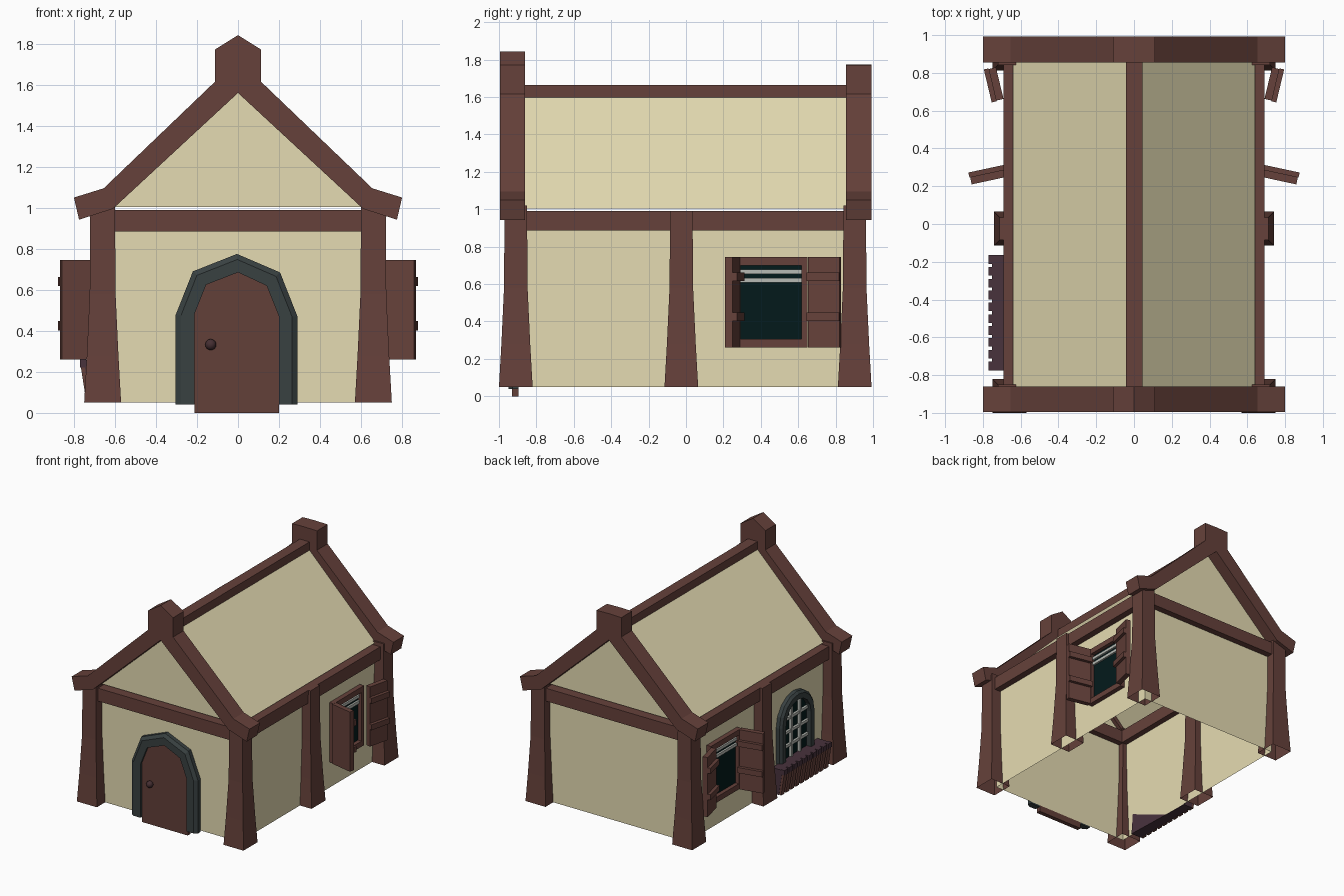
import bpy, bmesh, math
from mathutils import Matrix, Vector

if "Cube" in bpy.data.objects:
    bpy.data.objects.remove(bpy.data.objects["Cube"])


def material(name, r, g, b):
    m = bpy.data.materials.new(name)
    m.diffuse_color = (r, g, b, 1)
    m.use_nodes = True
    m.node_tree.nodes["Principled BSDF"].inputs["Base Color"].default_value = m.diffuse_color
    return m


PLASTER = material("plaster", 0.785, 0.71, 0.445)
TIMBER = material("timber", 0.132, 0.053, 0.043)
DOOR = material("door_wood", 0.122, 0.050, 0.040)
SLATE = material("slate", 0.040, 0.052, 0.053)
GLASS = material("dark_glass", 0.001, 0.010, 0.011)
PALE = material("pale_bars", 0.48, 0.50, 0.46)
PLUM = material("plum_planter", 0.065, 0.032, 0.046)
KNOB = material("knob_metal", 0.060, 0.028, 0.032)


def finish(name, bm, mat):
    bmesh.ops.recalc_face_normals(bm, faces=bm.faces)
    me = bpy.data.meshes.new(name)
    bm.to_mesh(me)
    bm.free()
    me.materials.append(mat)
    ob = bpy.data.objects.new(name, me)
    bpy.context.collection.objects.link(ob)
    return ob


def box(name, lo, hi, mat):
    return obox(name, [(a + b) / 2 for a, b in zip(lo, hi)], [abs(b - a) for a, b in zip(lo, hi)], mat)


def obox(name, centre, size, mat, rot=0.0, axis='Z'):
    bm = bmesh.new()
    m = Matrix.Translation(centre) @ Matrix.Rotation(rot, 4, axis) @ Matrix.Diagonal((*size, 1))
    bmesh.ops.create_cube(bm, size=1, matrix=m)
    return finish(name, bm, mat)


def loft(name, rings, mat, caps=(True, True)):
    """Skin a row of closed rings."""
    bm = bmesh.new()
    vs = [[bm.verts.new(p) for p in r] for r in rings]
    n = len(rings[0])
    for a, b in zip(vs, vs[1:]):
        for i in range(n):
            bm.faces.new((a[i], a[(i + 1) % n], b[(i + 1) % n], b[i]))
    for ring, cap in ((vs[0], caps[0]), (vs[-1], caps[1])):
        if cap:
            bm.faces.new(ring)
    return finish(name, bm, mat)


def sheet(name, pts, mat):
    bm = bmesh.new()
    bm.faces.new([bm.verts.new(p) for p in pts])
    return finish(name, bm, mat)


WX, WY = 0.638, 0.893  # wall planes


def front(u, d, z):
    return (u, -WY - d, z)


def left(u, d, z):
    return (-WX - d, u, z)


def arch_frame(name, outer, inner, depth, place, mat):
    """Frame with a chamfered outer edge, swept along an arch."""
    rings = []
    for (ox, oz), (ix, iz) in zip(outer, inner):
        mx, mz = ox + 0.3 * (ix - ox), oz + 0.3 * (iz - oz)
        rings.append([place(ox, 0.003, oz), place(ox, depth * 0.65, oz), place(mx, depth, mz),
                      place(ix, depth, iz), place(ix, 0.003, iz)])
    return loft(name, rings, mat)


def slab(name, pts, depth, place, mat):
    return loft(name, [[place(u, d, z) for u, z in pts] for d in (0.003, depth)], mat)


# Walls (open shell), gables and roof sheets
corners = [(-WX, -WY), (WX, -WY), (WX, WY), (-WX, WY)]
loft("walls", [[(x, y, z) for x, y in corners] for z in (0.05, 0.95)], PLASTER, (False, False))
for y, tag in ((-WY, "front"), (WY, "back")):
    sheet(tag + "_gable", [(-0.62, y, 1.005), (0.62, y, 1.005), (0, y, 1.59)], PLASTER)
for s, tag in ((-1, "left"), (1, "right")):
    sheet(tag + "_roof", [(s * 0.64, -0.9, 1.005), (s * 0.64, 0.9, 1.005),
                          (0, 0.9, 1.642), (0, -0.9, 1.642)], PLASTER)


# Flared posts, open underneath
def post(name, cx, cy, top):
    rings = []
    for z, h in ((0.05, 0.09), (0.28, 0.077), (0.58, 0.063), (top, 0.06)):
        rings.append([(cx + a * h, cy + b * h, z) for a, b in ((-1, -1), (1, -1), (1, 1), (-1, 1))])
    loft(name, rings, TIMBER, (False, True))


for s, tag in ((-1, "left"), (1, "right")):
    post(tag + "_front_post", s * 0.66, -0.91, 1.02)
    post(tag + "_middle_post", s * 0.652, -0.025, 0.99)
    post(tag + "_back_post", s * 0.66, 0.902, 1.02)
    box(tag + "_eave_beam", (s * 0.59, -0.88, 0.885), (s * 0.692, 0.87, 0.99), TIMBER)
    box("%s_tie_beam" % ("front" if s < 0 else "back"),
        (-0.62, s * 0.845, 0.885), (0.62, s * 0.945, 0.99), TIMBER)
box("ridge_beam", (-0.042, -0.88, 1.59), (0.045, 0.88, 1.665), TIMBER)


# Gable rafters with flicked eaves and a ridge block
def rafters(name, y0, y1, peak):
    half = [(0.61, 0.995), (0.775, 0.942), (0.80, 1.05), (0.655, 1.095), (0.112, 1.615), (0.112, 1.772)]
    pts = [(0, 1.56)] + half + [(0, peak)] + [(-x, z) for x, z in reversed(half)]
    loft(name, [[(x, y, z) for x, z in pts] for y in (y0, y1)], TIMBER)


rafters("front_rafters", -0.995, -0.86, 1.842)
rafters("back_rafters", 0.855, 0.992, 1.775)

# Door with chamfered arch and round knob
inner = [(-0.213, 0.04), (-0.213, 0.48), (-0.155, 0.625), (0, 0.685), (0.14, 0.62), (0.2, 0.47), (0.2, 0.04)]
outer = [(-0.305, 0.04), (-0.305, 0.475), (-0.22, 0.69), (-0.005, 0.775), (0.205, 0.685), (0.29, 0.47), (0.29, 0.04)]
arch_frame("door_arch", outer, inner, 0.055, front, SLATE)
slab("door", [(-0.213, 0)] + inner[1:-1] + [(0.2, 0)], 0.038, front, DOOR)
bm = bmesh.new()
bmesh.ops.create_uvsphere(bm, u_segments=12, v_segments=8, radius=0.027,
                          matrix=Matrix.Translation((-0.133, -0.945, 0.333)))
knob = finish("door_knob", bm, KNOB)
for p in knob.data.polygons:
    p.use_smooth = True


# Shuttered windows, the same on both sides
def shutter(name, s, a, b, inner_side):
    a, b = Vector(a), Vector(b)
    d = (b - a).normalized()
    n = Vector((-d.y, d.x)) * inner_side
    ang = math.atan2(d.y, d.x)
    mid, length = (a + b) / 2, (b - a).length

    def part(label, off, z, size):
        c = mid + n * off
        obox(name + label, (s * c.x, c.y, z), size, TIMBER, s * ang)
    part("_plank", -0.012, 0.502, (length, 0.04, 0.485))
    for i, z in enumerate((0.425, 0.64)):
        part("_batten_%d" % i, 0.02, z, (length + 0.008, 0.026, 0.045))


for s, tag in ((-1, "left"), (1, "right")):
    def bar(name, y0, y1, z0, z1, depth, mat):
        box(tag + name, (s * (WX + 0.003), y0, z0), (s * (WX + depth), y1, z1), mat)
    bar("_window_glass", 0.28, 0.63, 0.29, 0.71, 0.01, GLASS)
    bar("_window_head", 0.26, 0.65, 0.70, 0.745, 0.042, TIMBER)
    bar("_window_sill", 0.26, 0.65, 0.26, 0.305, 0.042, TIMBER)
    bar("_window_jamb_a", 0.26, 0.292, 0.30, 0.705, 0.042, TIMBER)
    bar("_window_jamb_b", 0.617, 0.65, 0.30, 0.705, 0.042, TIMBER)
    bar("_blind_a", 0.29, 0.62, 0.655, 0.678, 0.025, PALE)
    bar("_blind_b", 0.29, 0.62, 0.608, 0.632, 0.025, PALE)
    shutter(tag + "_shutter_a", s, (0.68, 0.281), (0.866, 0.241), 1)
    shutter(tag + "_shutter_b", s, (0.722, 0.655), (0.762, 0.822), -1)

# Arched window on the left wall
YC, SPRING = -0.465, 0.545


def arch(r, n=8):
    ring = [(YC - r * math.cos(math.pi * i / n), SPRING + r * math.sin(math.pi * i / n)) for i in range(n + 1)]
    return [(YC - r, 0.25)] + ring + [(YC + r, 0.25)]


arch_frame("arched_window_frame", arch(0.222), arch(0.16), 0.05, left, SLATE)
slab("arched_window_glass", arch(0.165), 0.01, left, GLASS)
for i, o in enumerate((-0.055, 0.055)):
    box("upright_glazing_bar_%d" % i, left(YC + o - 0.011, 0.004, 0.25), left(YC + o + 0.011, 0.03, 0.695), PALE)
for i, z in enumerate((0.36, 0.47, 0.58)):
    box("cross_glazing_bar_%d" % i, left(YC - 0.16, 0.004, z - 0.011), left(YC + 0.16, 0.028, z + 0.011), PALE)

# Flower box, set slightly askew in the wall, with leaning slats and a toothed rim
rings = []
for y, back in ((-0.775, -0.625), (-0.165, -0.645)):
    rings.append([(back, y, 0.05), (-0.72, y, 0.05), (-0.752, y, 0.258), (back - 0.015, y, 0.258)])
loft("flower_box", rings, PLUM)
for i in range(10):
    y = -0.752 + i * 0.0627
    obox("flower_box_slat_%d" % i, (-0.743, y, 0.14), (0.02, 0.042, 0.18), TIMBER, -0.155, 'Y')
    box("flower_box_tooth_%d" % i, (-0.77, y - 0.023, 0.222), (-0.74, y + 0.023, 0.262), PLUM)
